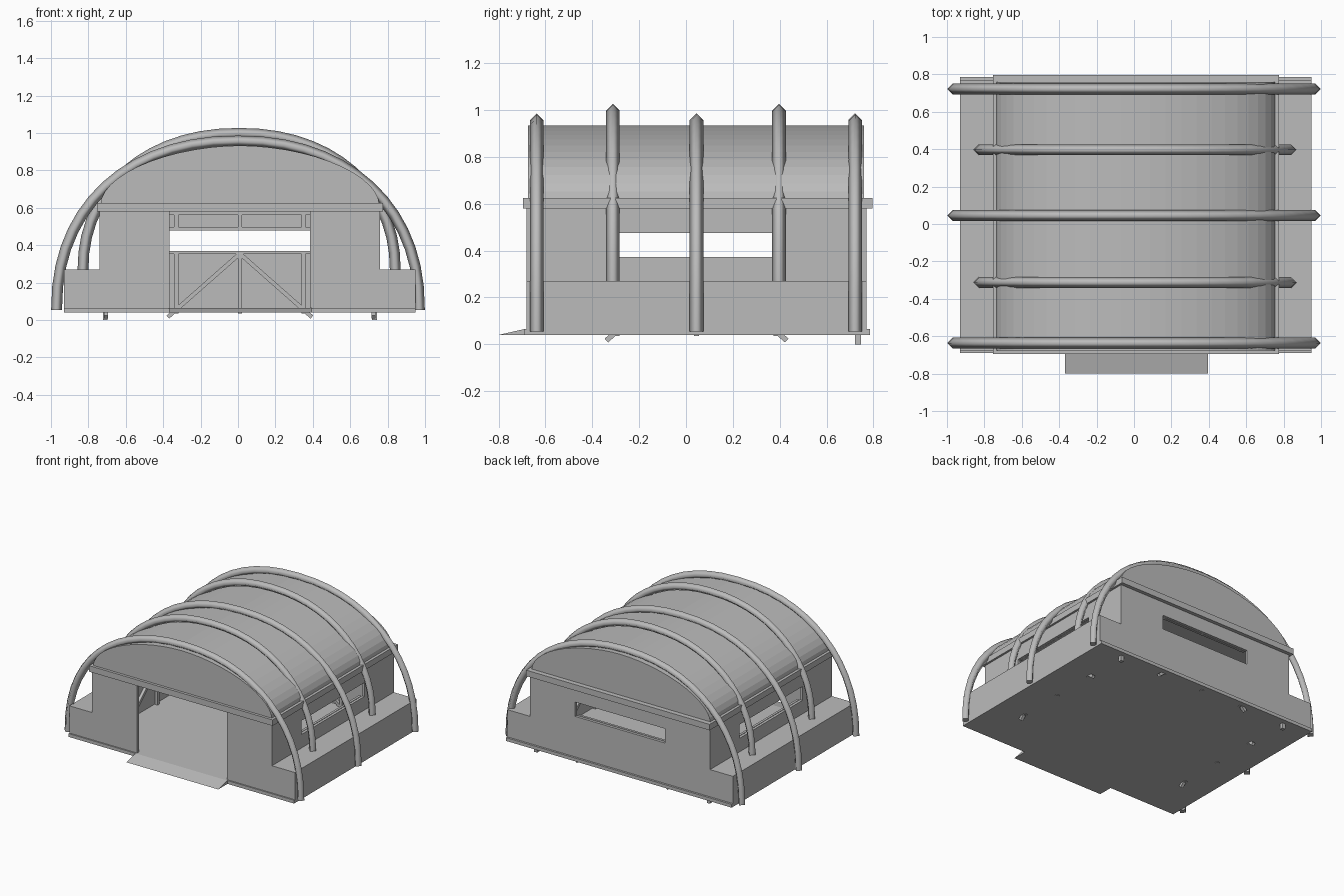
import bpy, bmesh, math
from mathutils import Vector

if "Cube" in bpy.data.objects:
    bpy.data.objects.remove(bpy.data.objects["Cube"])

CX, CY = 0.01, 0.045          # centre of the building plan

grey = bpy.data.materials.new("plain grey")
grey.diffuse_color = (0.5, 0.5, 0.5, 1)
grey.use_nodes = True
grey.node_tree.nodes["Principled BSDF"].inputs["Base Color"].default_value = grey.diffuse_color


def finish(name, bm):
    bmesh.ops.recalc_face_normals(bm, faces=bm.faces)
    me = bpy.data.meshes.new(name)
    bm.to_mesh(me)
    bm.free()
    me.materials.append(grey)
    ob = bpy.data.objects.new(name, me)
    bpy.context.scene.collection.objects.link(ob)
    return ob


def prism(name, pts, offset):
    """Extrude a closed outline of 3D points by an offset."""
    bm = bmesh.new()
    face = bm.faces.new([bm.verts.new(p) for p in pts])
    res = bmesh.ops.extrude_face_region(bm, geom=[face], use_keep_orig=True)
    bmesh.ops.translate(bm, vec=offset,
                        verts=[v for v in res["geom"] if isinstance(v, bmesh.types.BMVert)])
    return finish(name, bm)


def box(name, x0, x1, y0, y1, z0, z1):
    return prism(name, [(x0, y0, z0), (x1, y0, z0), (x1, y1, z0), (x0, y1, z0)],
                 (0, 0, z1 - z0))


def arc(a, b, n, count):
    """Half superellipse from +x to -x, as (x, z) pairs."""
    out = []
    for i in range(count + 1):
        t = math.pi * i / count
        c, s = math.cos(t), max(math.sin(t), 0)
        if i in (0, count):
            s = 0
        out.append((math.copysign(abs(c) ** (2 / n), c) * a, s ** (2 / n) * b))
    return out


def hoop(name, y, a, b, z0, n):
    """Diamond-section tube bent over the roof."""
    r = 0.029
    path = [Vector((x, 0, z + z0)) for x, z in arc(a, b, n, 28)]
    bm = bmesh.new()
    rings = []
    for i, p in enumerate(path):
        if i in (0, len(path) - 1):
            nrm = Vector((1 if i == 0 else -1, 0, 0))
        else:
            t = (path[i + 1] - path[i - 1]).normalized()
            nrm = Vector((t.z, 0, -t.x))
        side = Vector((0, 1, 0))
        c = p + Vector((0, y, 0))
        rings.append([bm.verts.new(c + d * r) for d in (nrm, side, -nrm, -side)])
    for q, w in zip(rings, rings[1:]):
        for k in range(4):
            f = bm.faces.new((q[k], q[(k + 1) % 4], w[(k + 1) % 4], w[k]))
            f.smooth = True
    bm.faces.new(rings[0])
    bm.faces.new(rings[-1])
    return finish(name, bm)


# floor slab and entrance ramp
box("floor", -0.93, 0.95, -0.69, 0.785, 0.04, 0.065)
prism("entrance_ramp", [(-0.37, -0.69, 0.04), (-0.37, -0.8, 0.04), (-0.37, -0.69, 0.065)],
      (0.765, 0, 0))

# stepped front and back walls, one half each side of the opening
for s, side in ((-1, "left"), (1, "right")):
    outline = [(0.375, 0.06), (0.94, 0.06), (0.94, 0.27), (0.75, 0.27), (0.75, 0.6), (0.375, 0.6)]
    for y, end in ((-0.68, "front"), (0.75, "back")):
        prism(f"{end}_wall_{side}", [(CX + s * x, y, z) for x, z in outline], (0, 0.02, 0))
box("back_wall_below_window", CX - 0.375, CX + 0.375, 0.75, 0.77, 0.06, 0.37)
box("back_wall_above_window", CX - 0.375, CX + 0.375, 0.75, 0.77, 0.478, 0.6)

# side walls with slit windows, and side benches
for s, side in ((-1, "left"), (1, "right")):
    xa, xb = sorted((CX + s * 0.73, CX + s * 0.75))
    box(f"{side}_wall_below_window", xa, xb, -0.66, 0.75, 0.06, 0.372)
    box(f"{side}_wall_above_window", xa, xb, -0.66, 0.75, 0.476, 0.6)
    box(f"{side}_wall_front_part", xa, xb, -0.66, CY - 0.375, 0.372, 0.476)
    box(f"{side}_wall_back_part", xa, xb, CY + 0.375, 0.75, 0.372, 0.476)
    xa, xb = sorted((CX + s * 0.75, CX + s * 0.94))
    box(f"{side}_bench", xa, xb, -0.66, 0.75, 0.06, 0.27)

# eave band and arched roof
box("eave", -0.755, 0.775, -0.695, 0.797, 0.58, 0.625)
prism("roof", [(CX + x, -0.675, z + 0.62) for x, z in arc(0.745, 0.313, 1.85, 26)],
      (0, 1.435, 0))


# inner timber frames: posts, rails and diagonal braces along three walls
def bar(name, origin, u, a, b, w=0.022):
    n = Vector((-u.y, u.x, 0))
    pa = origin + u * a[0] + Vector((0, 0, a[1]))
    pb = origin + u * b[0] + Vector((0, 0, b[1]))
    d = (pb - pa).normalized()
    side = d.cross(n) * w / 2
    n = n * w / 2
    prism(name, [pa + side + n, pa - side + n, pa - side - n, pa + side - n], pb - pa)


frames = (("back", Vector((CX, 0.735, 0)), Vector((1, 0, 0))),
          ("left", Vector((CX - 0.715, CY, 0)), Vector((0, 1, 0))),
          ("right", Vector((CX + 0.715, CY, 0)), Vector((0, 1, 0))))
for side, o, u in frames:
    for k in (-0.34, 0, 0.34):
        bar(f"{side}_lower_post", o, u, (k, 0.036), (k, 0.36))
        bar(f"{side}_upper_post", o, u, (k, 0.48), (k, 0.59))
    for z in (0.361, 0.489, 0.57):
        bar(f"{side}_rail", o, u, (-0.375, z), (0.375, z), 0.018)
    for s in (-1, 1):
        bar(f"{side}_brace", o, u, (0, 0.355), (s * 0.385, 0.016))
for s in (-1, 1):
    x = CX + s * 0.72
    box("corner_post", x - 0.013, x + 0.013, 0.722, 0.748, 0, 0.59)

# hoops over the roof, wide and narrow in turn
for i, y in enumerate((-0.637, -0.312, 0.045, 0.397, 0.722)):
    if i % 2 == 0:
        hoop("wide_hoop", y, 0.97, 0.902, 0.055, 2.2)
    else:
        ob = hoop("narrow_hoop", y, 0.835, 0.733, 0.265, 2.15)
        ob.location.x = 0.006
